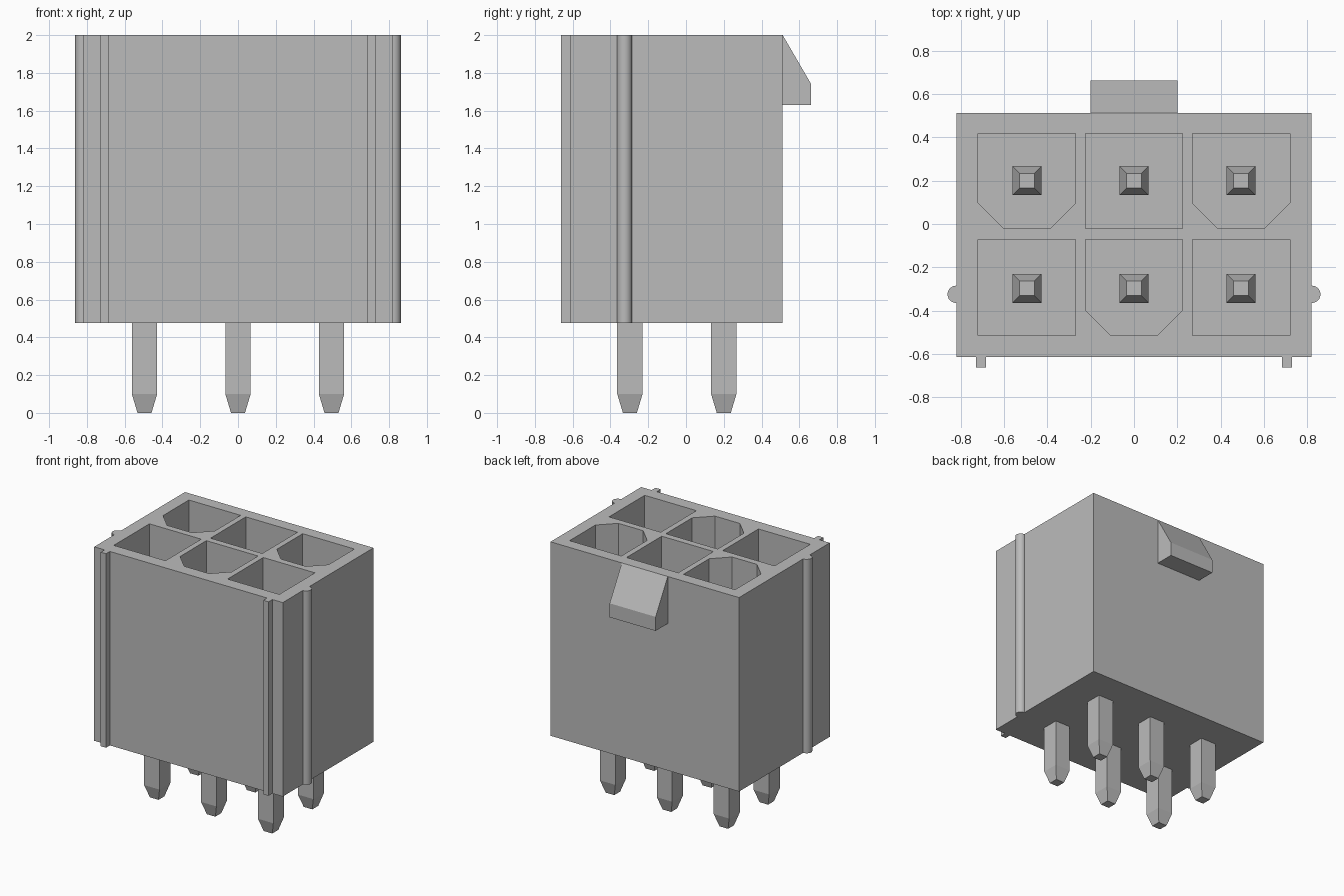
import bpy, bmesh, math
from mathutils import Vector

if "Cube" in bpy.data.objects:
    bpy.data.objects.remove(bpy.data.objects["Cube"], do_unlink=True)

grey = bpy.data.materials.new("light grey")
grey.use_nodes = True
colour = (0.5, 0.5, 0.5, 1.0)
grey.diffuse_color = colour
grey.node_tree.nodes["Principled BSDF"].inputs["Base Color"].default_value = colour

BASE, TOP = 0.475, 2.0          # housing bottom and rim
FLOOR, PIN_TOP = 0.75, 1.5      # socket floor and contact tip
COLUMNS = (-0.495, 0.0, 0.495)


def prism(name, points, direction):
    """Extrude a closed planar outline along a direction."""
    bm = bmesh.new()
    face = bm.faces.new([bm.verts.new(p) for p in points])
    ext = bmesh.ops.extrude_face_region(bm, geom=[face])
    moved = [g for g in ext["geom"] if isinstance(g, bmesh.types.BMVert)]
    bmesh.ops.translate(bm, verts=moved, vec=Vector(direction))
    bmesh.ops.recalc_face_normals(bm, faces=bm.faces)
    return finish(name, bm)


def finish(name, bm):
    mesh = bpy.data.meshes.new(name)
    bm.to_mesh(mesh)
    bm.free()
    mesh.materials.append(grey)
    obj = bpy.data.objects.new(name, mesh)
    bpy.context.collection.objects.link(obj)
    return obj


def upright(name, outline, z0, z1):
    return prism(name, [(x, y, z0) for x, y in outline], (0, 0, z1 - z0))


def rect(x0, x1, y0, y1):
    return [(x0, y0), (x1, y0), (x1, y1), (x0, y1)]


def pin(name, x, y):
    """Square contact with a tapered tip at each end."""
    bm = bmesh.new()
    rings = []
    for z, h in ((0, 0.037), (0.1, 0.067), (PIN_TOP - 0.1, 0.067), (PIN_TOP, 0.034)):
        rings.append([bm.verts.new((px, py, z))
                      for px, py in rect(x - h, x + h, y - h, y + h)])
    for low, high in zip(rings, rings[1:]):
        for i in range(4):
            j = (i + 1) % 4
            bm.faces.new((low[i], low[j], high[j], high[i]))
    bm.faces.new(rings[0][::-1])
    bm.faces.new(rings[-1])
    return finish(name, bm)


# Housing block
housing = upright("housing", rect(-0.82, 0.82, -0.615, 0.512), BASE, TOP)

# Sockets: alternate square and chamfered openings, each with a contact
for row, y0, y1, pin_y in (("back", -0.02, 0.418, 0.2), ("front", -0.515, -0.072, -0.297)):
    for col, x in enumerate(COLUMNS):
        x0, x1, c = x - 0.225, x + 0.225, 0.117
        outline = rect(x0, x1, y0, y1)
        if (col == 1) == (row == "front"):
            outline = [(x0 + c, y0), (x1 - c, y0), (x1, y0 + c),
                       (x1, y1), (x0, y1), (x0, y0 + c)]
        cutter = upright("socket_cutter", outline, FLOOR, TOP + 0.2)
        cutter.hide_render = True
        mod = housing.modifiers.new("socket", "BOOLEAN")
        mod.operation = "DIFFERENCE"
        mod.solver = "EXACT"
        mod.object = cutter
        bpy.context.view_layer.objects.active = housing
        bpy.ops.object.modifier_apply(modifier=mod.name)
        bpy.data.objects.remove(cutter, do_unlink=True)
        pin(f"{row}_pin_{col + 1}", x, pin_y)

# Guide ribs: square on the front, half-round on the sides
for side, s in (("left", 1), ("right", -1)):
    upright(f"{side}_front_rib",
            rect(s * 0.707 - 0.023, s * 0.707 + 0.023, -0.663, -0.61), BASE, TOP)
    arc = [math.radians(-90 + 180 * i / 12) for i in range(13)]
    outline = [(s * 0.815, -0.365)]
    outline += [(s * (0.822 + 0.04 * math.cos(a)), -0.325 + 0.04 * math.sin(a)) for a in arc]
    outline.append((s * 0.815, -0.285))
    rib = upright(f"{side}_round_rib", outline, BASE, TOP)
    bpy.ops.object.select_all(action="DESELECT")
    rib.select_set(True)
    bpy.context.view_layer.objects.active = rib
    bpy.ops.object.shade_smooth_by_angle(angle=math.radians(30))

# Wedge latch on the back
wedge = [(0.505, 2.0), (0.512, 2.0), (0.663, 1.74), (0.663, 1.63), (0.505, 1.63)]
prism("latch_ramp", [(-0.2, y, z) for y, z in wedge], (0.4, 0, 0))
